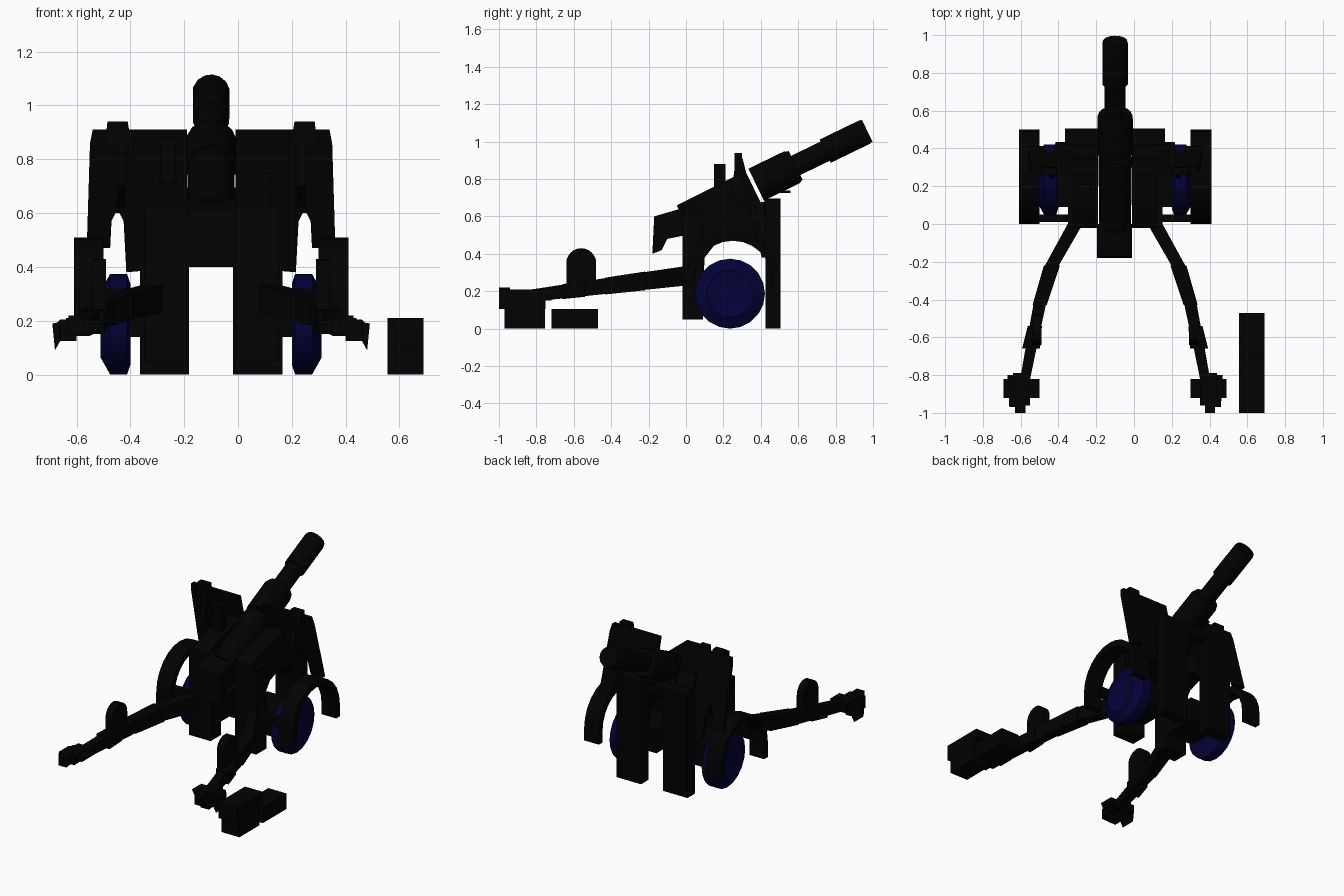
import bpy, bmesh, math
from mathutils import Vector

if "Cube" in bpy.data.objects:
    bpy.data.objects.remove(bpy.data.objects["Cube"])

CX = -0.10  # centre line of the gun


def material(name, rgb):
    m = bpy.data.materials.new(name)
    m.use_nodes = True
    m.diffuse_color = (*rgb, 1)
    m.node_tree.nodes["Principled BSDF"].inputs["Base Color"].default_value = (*rgb, 1)
    return m


BLACK = material("near black", (0.0005, 0.0005, 0.0005))
NAVY = material("navy blue", (0.0006, 0.0006, 0.04))


def finish(name, bm, mat=BLACK, smooth=False):
    bmesh.ops.recalc_face_normals(bm, faces=bm.faces)
    me = bpy.data.meshes.new(name)
    bm.to_mesh(me)
    bm.free()
    me.materials.append(mat)
    ob = bpy.data.objects.new(name, me)
    bpy.context.scene.collection.objects.link(ob)
    if smooth:
        bpy.ops.object.select_all(action="DESELECT")
        ob.select_set(True)
        bpy.context.view_layer.objects.active = ob
        bpy.ops.object.shade_smooth_by_angle(angle=math.radians(35))


def extrude(name, points, offset):
    """Closed outline swept along an offset."""
    bm = bmesh.new()
    face = bm.faces.new([bm.verts.new(p) for p in points])
    new = bmesh.ops.extrude_face_region(bm, geom=[face])["geom"]
    bmesh.ops.translate(bm, vec=offset, verts=[v for v in new if isinstance(v, bmesh.types.BMVert)])
    finish(name, bm)


def side_plate(name, yz, x0, x1):
    extrude(name, [(x0, y, z) for y, z in yz], (x1 - x0, 0, 0))


def front_plate(name, xz, y0, y1):
    extrude(name, [(x, y0, z) for x, z in xz], (0, y1 - y0, 0))


def box(name, x, y, z):
    side_plate(name, [(y[0], z[0]), (y[1], z[0]), (y[1], z[1]), (y[0], z[1])], x[0], x[1])


def lathe(name, origin, axis, profile, sides, mat=BLACK):
    """Rings of (distance along axis, radius), capped at both ends."""
    axis = Vector(axis).normalized()
    u = axis.orthogonal().normalized()
    w = axis.cross(u)
    bm = bmesh.new()
    rings = []
    for d, r in profile:
        ring = []
        for i in range(sides):
            a = 2 * math.pi * (i + 0.5) / sides
            ring.append(bm.verts.new(Vector(origin) + axis * d + (u * math.cos(a) + w * math.sin(a)) * r))
        rings.append(ring)
    for a, b in zip(rings, rings[1:]):
        for i in range(sides):
            j = (i + 1) % sides
            bm.faces.new((a[i], a[j], b[j], b[i]))
    bm.faces.new(rings[0])
    bm.faces.new(rings[-1])
    finish(name, bm, mat, True)


def beam(name, stations):
    """Rectangular beam through (point, width, height) stations."""
    bm = bmesh.new()
    rings = []
    for (x, y, z), w, h in stations:
        rings.append([bm.verts.new((x + i * w / 2, y, z + k * h / 2))
                      for i, k in ((-1, -1), (1, -1), (1, 1), (-1, 1))])
    for a, b in zip(rings, rings[1:]):
        for i in range(4):
            j = (i + 1) % 4
            bm.faces.new((a[i], a[j], b[j], b[i]))
    bm.faces.new(rings[0])
    bm.faces.new(rings[-1])
    finish(name, bm)


# Gun tube: sleeve, barrel and muzzle brake, with the recoil tube behind
BORE, AIM = (CX, 0.375, 0.77), (0, 0.9, 0.436)
lathe("gun_barrel", BORE, AIM,
      [(0, 0.095), (0.21, 0.095), (0.235, 0.085), (0.235, 0.057),
       (0.41, 0.057), (0.41, 0.069), (0.645, 0.069), (0.66, 0.064)], 14)
lathe("recoil_tube", BORE, AIM, [(-0.43, 0.085), (-0.02, 0.09)], 14)

# Cradle under the tube, and breech
side_plate("cradle", [(-0.02, 0.49), (0.25, 0.54), (0.39, 0.67), (0.36, 0.72), (-0.02, 0.58)], CX - 0.08, CX + 0.08)
side_plate("breech", [(-0.18, 0.4), (-0.13, 0.42), (-0.1, 0.48), (0.0, 0.5), (0.0, 0.65), (-0.17, 0.6)],
           CX - 0.095, CX + 0.09)
box("front_shelf", (CX - 0.255, CX + 0.255), (0.42, 0.505), (0.64, 0.695))
box("shelf_lip", (CX - 0.05, CX + 0.05), (0.5, 0.56), (0.725, 0.738))
box("sight_post", (CX - 0.19, CX - 0.13), (0.15, 0.21), (0.6, 0.88))

for s, side in ((-1, "right"), (1, "left")):
    def X(d):
        return CX + s * d

    # Leaning shield with an arched cut over the wheel
    outline = [(0.09, 0.91), (0.44, 0.91), (0.45, 0.86), (0.462, 0.47), (0.375, 0.47), (0.37, 0.57),
               (0.355, 0.6), (0.34, 0.6), (0.325, 0.57), (0.315, 0.38), (0.09, 0.4)]
    extrude(side + "_shield", [(X(d), 0.265 + (0.94 - z) * 0.25, z) for d, z in outline], (0, 0.03, 0))
    front_plate(side + "_shield_bracket", [(X(d), z) for d, z in ((0.295, 0.85), (0.395, 0.85), (0.385, 0.94), (0.31, 0.94))],
                0.26, 0.3)
    side_plate(side + "_shield_rib", [(0.24, 0.7), (0.35, 0.62), (0.33, 0.7), (0.28, 0.9), (0.265, 0.9)], X(0.32), X(0.35))
    box(side + "_lower_apron", (X(0.082), X(0.265)), (0.425, 0.505), (0, 0.69))

    # Carriage cheek with a curved underside, rear leg and axle block
    side_plate(side + "_cheek", [(-0.02, 0.2), (0.09, 0.2), (0.1, 0.38), (0.17, 0.47), (0.25, 0.5), (0.35, 0.48),
                                 (0.43, 0.38), (0.5, 0.38), (0.5, 0.695), (0.4, 0.675), (0.35, 0.76),
                                 (0.07, 0.69), (-0.02, 0.64)], X(0.1), X(0.22))
    box(side + "_rear_leg", (X(0.09), X(0.25)), (-0.02, 0.09), (0.05, 0.62))
    box(side + "_axle_block", (X(0.09), X(0.305)), (0.09, 0.33), (0.14, 0.3))

    # Wheel with a bevelled outer face
    lathe(side + "_wheel", (X(0.30), 0.235, 0.187), (s, 0, 0),
          [(0, 0.15), (0.012, 0.187), (0.075, 0.187), (0.11, 0.125), (0.105, 0.115)], 20, NAVY)

    # Fender arch
    arc = [math.pi * i / 12 for i in range(13)]
    outer = [(0.25 + 0.25 * math.cos(a), 0.26 + 0.25 * math.sin(a)) for a in arc]
    inner = [(0.25 + 0.21 * math.cos(a), 0.26 + 0.21 * math.sin(a)) for a in reversed(arc)]
    side_plate(side + "_fender", outer + [(0.0, 0.15), (0.04, 0.15)] + inner + [(0.46, 0.18), (0.5, 0.18)],
               X(0.4), X(0.51))
    box(side + "_fender_stay", (X(0.25), X(0.42)), (0.01, 0.05), (0.26, 0.32))

    # Bowed trail with two thicker sections
    path = [(X(d), y, z) for d, y, z in ((0.2, 0.02, 0.285), (0.335, -0.22, 0.255), (0.4, -0.43, 0.228),
                                         (0.44, -0.63, 0.202), (0.48, -0.84, 0.175))]
    beam(side + "_trail", [(p, 0.08 - 0.007 * i, 0.105 - 0.01 * i) for i, p in enumerate(path)])
    beam(side + "_trail_upper_sleeve", [(path[1], 0.085, 0.1), (path[2], 0.075, 0.09)])
    beam(side + "_trail_lower_sleeve", [((X(0.425), -0.54, 0.213), 0.075, 0.085), ((X(0.445), -0.66, 0.198), 0.095, 0.08)])

    # Rounded upright plate on the trail
    top = [(-0.56 + 0.08 * math.cos(a), 0.35 + 0.08 * math.sin(a)) for a in arc]
    side_plate(side + "_trail_plate", [(-0.48, 0.2)] + top + [(-0.64, 0.17)], X(0.39), X(0.44))

    # Ground spade with flared, drooping claws
    box(side + "_spade_block", (X(0.45), X(0.54)), (-0.96, -0.79), (0.15, 0.21))
    claw = [(0.4, 0.2), (0.42, 0.165), (0.5, 0.155), (0.555, 0.135), (0.58, 0.09), (0.59, 0.19), (0.53, 0.2)]
    front_plate(side + "_spade_claw", [(X(d), z) for d, z in claw], -0.92, -0.82)
    beam(side + "_spade_wing", [((X(0.55), -0.8, 0.165), 0.04, 0.06), ((X(0.53), -0.97, 0.165), 0.06, 0.08)])
    box(side + "_spade_tip", (X(0.475), X(0.53)), (-1.0, -0.94), (0.15, 0.22))

# Ammunition boxes beside the trail
box("large_box", (0.555, 0.69), (-0.97, -0.755), (0, 0.15))
box("large_box_rim", (0.555, 0.69), (-1.0, -0.75), (0.105, 0.15))
box("large_box_lid", (0.555, 0.69), (-1.0, -0.718), (0.15, 0.21))
box("small_box", (0.555, 0.69), (-0.72, -0.47), (0, 0.105))
